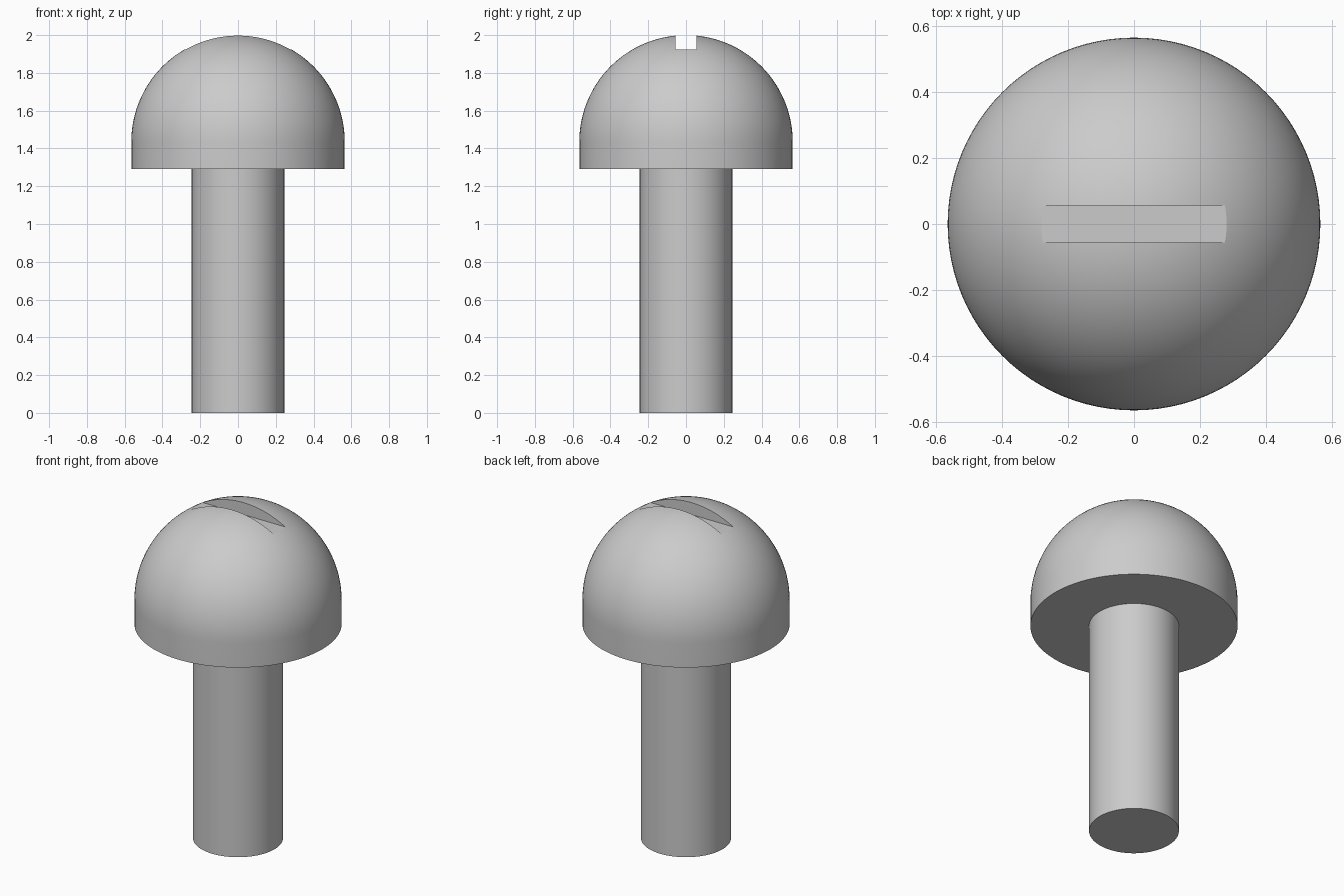
import bpy, bmesh, math

cube = bpy.data.objects.get("Cube")
if cube:
    bpy.data.objects.remove(cube, do_unlink=True)

HEAD_R, SHAFT_R = 0.565, 0.245
HEAD_Z, DOME_Z, TOP_Z = 1.29, 1.435, 2.0
SLOT_FLOOR, SLOT_WIDTH = 1.925, 0.112
SIDES = 96

metal = bpy.data.materials.new("grey metal")
metal.use_nodes = True
grey = (0.6, 0.6, 0.6, 1)
metal.diffuse_color = grey
metal.node_tree.nodes["Principled BSDF"].inputs["Base Color"].default_value = grey


def lathe(name, profile):
    """Spin an (r, z) profile about the z axis into a closed solid."""
    bm = bmesh.new()
    verts = [bm.verts.new((r, 0, z)) for r, z in profile]
    edges = [bm.edges.new(pair) for pair in zip(verts, verts[1:])]
    bmesh.ops.spin(bm, geom=verts + edges, cent=(0, 0, 0), axis=(0, 0, 1),
                   angle=math.tau, steps=SIDES, use_merge=True)
    bmesh.ops.remove_doubles(bm, verts=bm.verts, dist=1e-5)
    bmesh.ops.recalc_face_normals(bm, faces=bm.faces)
    mesh = bpy.data.meshes.new(name)
    bm.to_mesh(mesh)
    bm.free()
    mesh.materials.append(metal)
    obj = bpy.data.objects.new(name, mesh)
    bpy.context.collection.objects.link(obj)
    return obj


def activate(obj):
    bpy.ops.object.select_all(action="DESELECT")
    obj.select_set(True)
    bpy.context.view_layer.objects.active = obj


# Shaft
shaft = lathe("shaft", [(0, 0), (SHAFT_R, 0), (SHAFT_R, HEAD_Z), (0, HEAD_Z)])

# Domed head with a short straight rim
steps = 32
dome = [(HEAD_R * math.cos(a), DOME_Z + HEAD_R * math.sin(a))
        for a in (math.pi / 2 * i / steps for i in range(steps))]
head = lathe("head", [(0, HEAD_Z), (HEAD_R, HEAD_Z)] + dome + [(0, TOP_Z)])

# Straight driver slot cut across the top
bpy.ops.mesh.primitive_cube_add(size=1, location=(0, 0, SLOT_FLOOR + 0.1))
cutter = bpy.context.object
cutter.name = "slot_cutter"
cutter.scale = (2, SLOT_WIDTH, 0.2)
cutter.hide_render = True
cutter.data.materials.append(metal)
cut = head.modifiers.new("slot", "BOOLEAN")
cut.operation = "DIFFERENCE"
cut.solver = "EXACT"
cut.object = cutter
activate(head)
bpy.ops.object.modifier_apply(modifier=cut.name)
bpy.data.objects.remove(cutter, do_unlink=True)

# Smooth curved sides, keep the rims and slot crisp
for part in (shaft, head):
    activate(part)
    bpy.ops.object.shade_smooth_by_angle(angle=math.radians(20))
